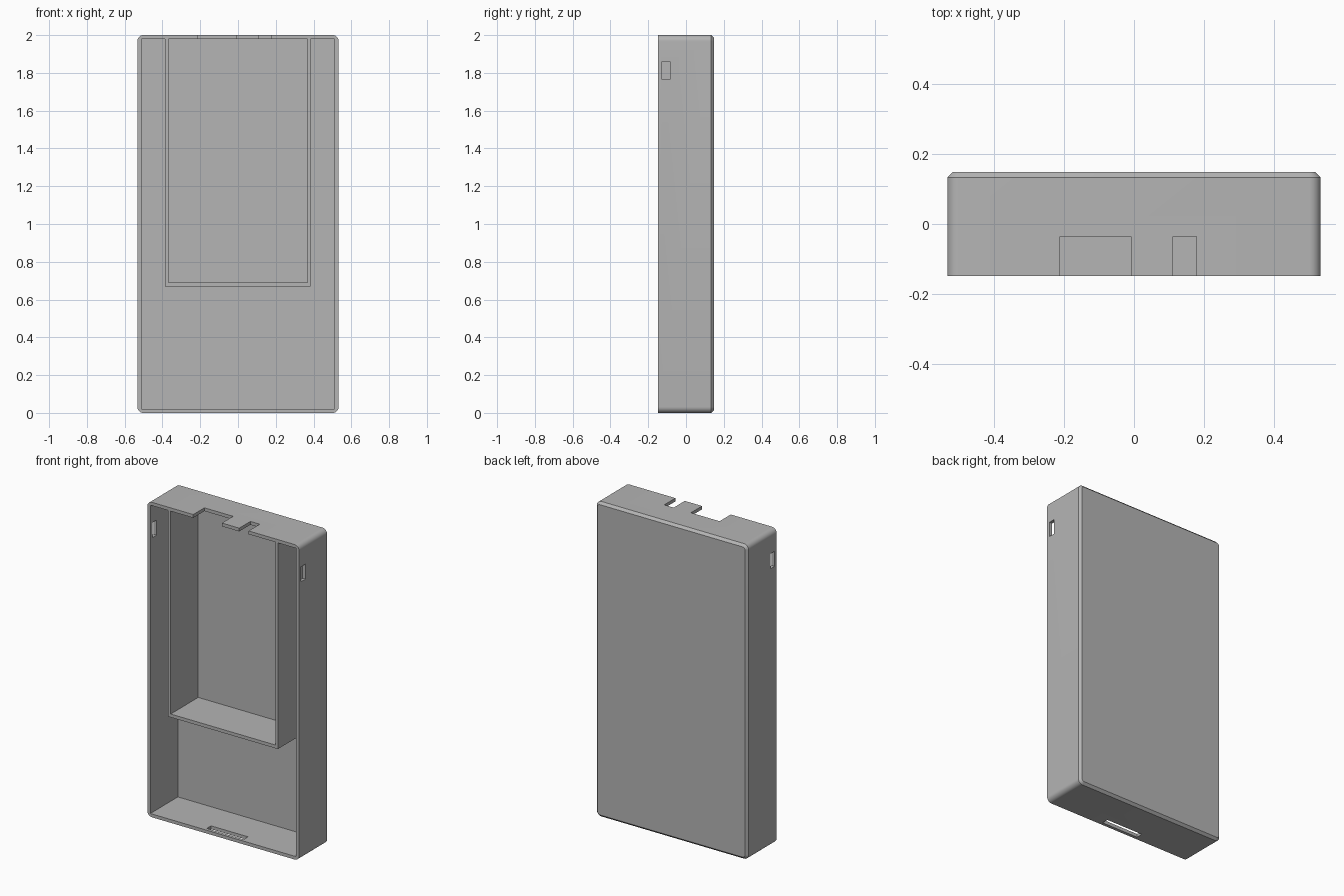
import bpy, bmesh
from math import cos, sin, pi, radians

old = bpy.data.objects.get("Cube")
if old:
    bpy.data.objects.remove(old, do_unlink=True)

W, H = 0.533, 2.0                  # half width, height
FRONT, BACK, FLOOR = -0.148, 0.148, 0.128
WALL, CHAMFER, RADIUS = 0.021, 0.015, 0.032

grey = bpy.data.materials.new("case_grey")
grey.use_nodes = True
colour = (0.46, 0.46, 0.46, 1)
grey.diffuse_color = colour
grey.node_tree.nodes["Principled BSDF"].inputs["Base Color"].default_value = colour


def loft(name, rings):
    """Solid through (outline, y) rings of equal length, capped at both ends."""
    bm = bmesh.new()
    loops = [[bm.verts.new((x, y, z)) for x, z in pts] for pts, y in rings]
    n = len(loops[0])
    for a, b in zip(loops, loops[1:]):
        for i in range(n):
            bm.faces.new((a[i], a[(i + 1) % n], b[(i + 1) % n], b[i]))
    bm.faces.new(loops[0])
    bm.faces.new(loops[-1])
    bmesh.ops.recalc_face_normals(bm, faces=bm.faces[:])
    mesh = bpy.data.meshes.new(name)
    bm.to_mesh(mesh)
    bm.free()
    mesh.materials.append(grey)
    ob = bpy.data.objects.new(name, mesh)
    bpy.context.collection.objects.link(ob)
    return ob


def rounded(inset):
    """Rounded rectangle outline, drawn in by inset."""
    r, pts = RADIUS - inset, []
    for k, (sx, sz) in enumerate(((1, 1), (-1, 1), (-1, -1), (1, -1))):
        cx, cz = sx * (W - RADIUS), H / 2 + sz * (H / 2 - RADIUS)
        for i in range(9):
            a = (k + i / 8) * pi / 2
            pts.append((cx + r * cos(a), cz + r * sin(a)))
    return pts


def box(name, x0, x1, y0, y1, z0, z1):
    outline = [(x0, z0), (x1, z0), (x1, z1), (x0, z1)]
    return loft(name, [(outline, y0), (outline, y1)])


# Outer body with rounded corners and a chamfered back edge
case = loft("case", [(rounded(0), FRONT), (rounded(0), BACK - CHAMFER),
                     (rounded(CHAMFER), BACK)])

# Pocket around the inner frame, then the bay inside that frame
ix, top, out = W - WALL, H - WALL, FRONT - 0.1
u_shape = [(-ix, WALL), (ix, WALL), (ix, top), (0.384, top), (0.384, 0.67),
           (-0.387, 0.67), (-0.387, top), (-ix, top)]
cutters = [
    loft("pocket_cutter", [(u_shape, out), (u_shape, FLOOR)]),
    box("bay_cutter", -0.369, 0.367, out, FLOOR, 0.691, top),
    # Open notches in the top wall
    box("wide_notch_cutter", -0.211, -0.009, out, -0.036, top - 0.01, H + 0.1),
    box("narrow_notch_cutter", 0.112, 0.178, out, -0.036, top - 0.01, H + 0.1),
    # Slot in the bottom wall
    box("bottom_slot_cutter", -0.13, 0.13, -0.128, -0.085, -0.1, WALL + 0.01),
]
# Slots in both side walls
for s in (-1, 1):
    x0, x1 = sorted((s * (ix - 0.01), s * (W + 0.1)))
    cutters.append(box("side_slot_cutter", x0, x1, -0.128, -0.085, 1.765, 1.86))

bpy.context.view_layer.objects.active = case
for cutter in cutters:
    mod = case.modifiers.new("cut", "BOOLEAN")
    mod.operation, mod.solver, mod.object = "DIFFERENCE", "EXACT", cutter
    bpy.ops.object.modifier_apply(modifier=mod.name)
    bpy.data.objects.remove(cutter, do_unlink=True)

bpy.ops.object.select_all(action="DESELECT")
case.select_set(True)
bpy.ops.object.shade_smooth_by_angle(angle=radians(30))
